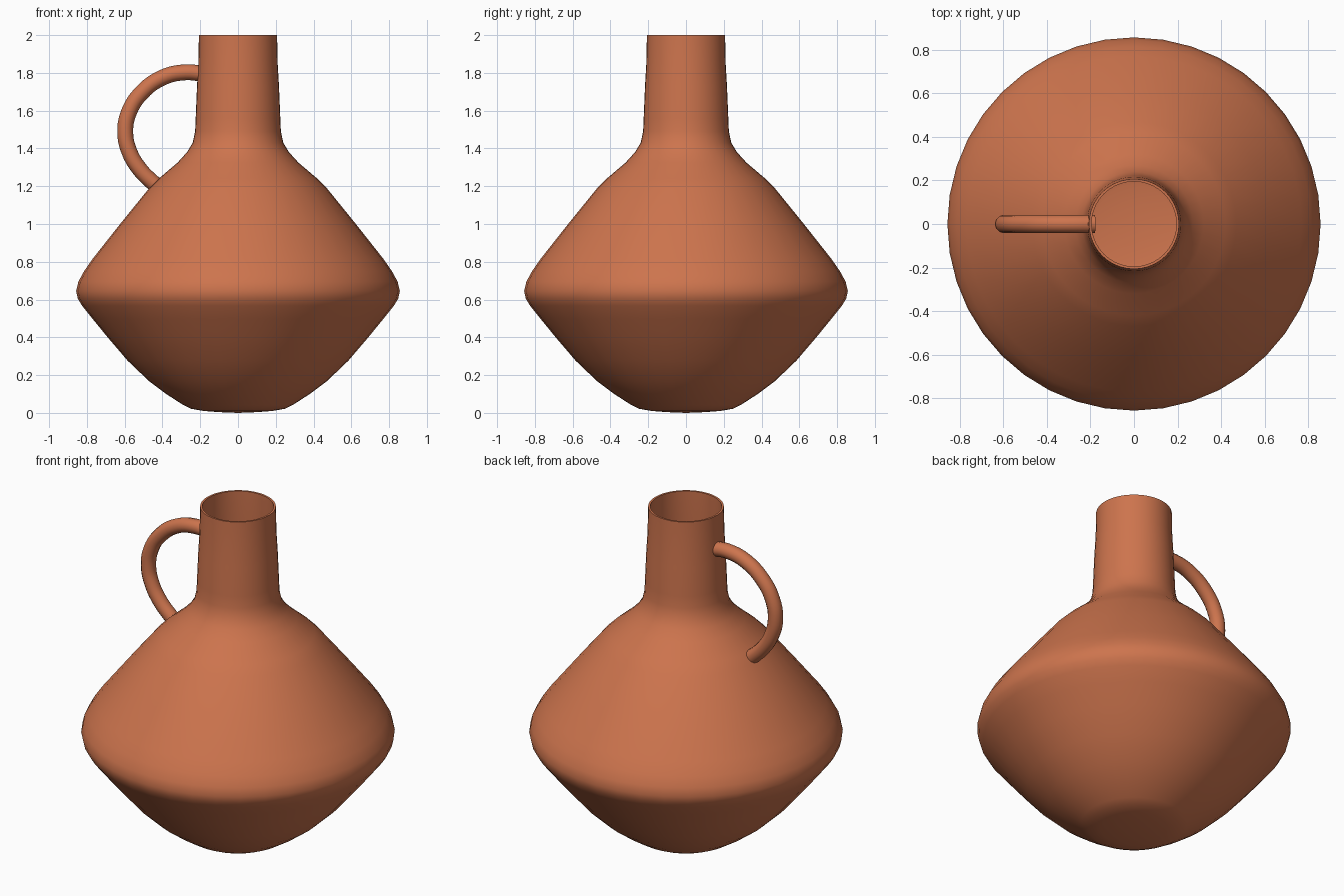
import bpy, bmesh, math

if "Cube" in bpy.data.objects:
    bpy.data.objects.remove(bpy.data.objects["Cube"])

clay = bpy.data.materials.new("terracotta")
clay.diffuse_color = (0.61, 0.175, 0.075, 1)
clay.use_nodes = True
clay.node_tree.nodes["Principled BSDF"].inputs["Base Color"].default_value = clay.diffuse_color

# Outer profile of the jug: (radius, height), bottom to rim
PROFILE = [(0.10, 0.008), (0.18, 0.01), (0.25, 0.022), (0.29, 0.042),
           (0.38, 0.10), (0.47, 0.167), (0.585, 0.277), (0.69, 0.40),
           (0.77, 0.498), (0.825, 0.567), (0.848, 0.605), (0.857, 0.645),
           (0.845, 0.695), (0.815, 0.75), (0.77, 0.815), (0.62, 1.005),
           (0.47, 1.19), (0.42, 1.24), (0.32, 1.325), (0.27, 1.38),
           (0.24, 1.43), (0.227, 1.49), (0.224, 1.56), (0.217, 1.73),
           (0.21, 1.85), (0.207, 2.0)]
SIDES = 40


def lathe(name, profile, sides):
    """Revolve an open profile about z, closing the bottom with a fan."""
    bm = bmesh.new()
    rings = []
    for r, z in profile:
        rings.append([bm.verts.new((r * math.cos(2 * math.pi * j / sides),
                                    r * math.sin(2 * math.pi * j / sides), z))
                      for j in range(sides)])
    pole = bm.verts.new((0, 0, profile[0][1]))
    for j in range(sides):
        k = (j + 1) % sides
        bm.faces.new((pole, rings[0][k], rings[0][j]))
        for a, b in zip(rings, rings[1:]):
            bm.faces.new((a[j], a[k], b[k], b[j]))
    # stand exactly on the ground
    low = profile[0][1]
    for v in bm.verts:
        if v.co.z <= low + 1e-5:
            v.co.z = 0.0 if v is pole else 0.004
    mesh = bpy.data.meshes.new(name)
    bm.to_mesh(mesh)
    bm.free()
    obj = bpy.data.objects.new(name, mesh)
    bpy.context.collection.objects.link(obj)
    return obj


def finish(obj):
    obj.data.materials.clear()
    obj.data.materials.append(clay)
    bpy.ops.object.select_all(action='DESELECT')
    obj.select_set(True)
    bpy.context.view_layer.objects.active = obj
    bpy.ops.object.shade_smooth_by_angle(angle=math.radians(45))


# Hollow jug body with a thin wall
body = lathe("jug_body", PROFILE, SIDES)
wall = body.modifiers.new("wall", 'SOLIDIFY')
wall.thickness = 0.012
wall.offset = -1
bpy.context.view_layer.objects.active = body
body.select_set(True)
bpy.ops.object.modifier_apply(modifier="wall")
finish(body)

# Round handle swept from the neck to the shoulder: (x, z)
PATH = [(-0.18, 1.795), (-0.28, 1.803), (-0.40, 1.775), (-0.515, 1.69),
        (-0.578, 1.59), (-0.597, 1.485), (-0.576, 1.385), (-0.518, 1.287),
        (-0.43, 1.20)]
curve = bpy.data.curves.new("handle", 'CURVE')
curve.dimensions = '3D'
curve.bevel_depth = 0.042
curve.bevel_resolution = 4
curve.resolution_u = 5
curve.use_fill_caps = True
spline = curve.splines.new('BEZIER')
spline.bezier_points.add(len(PATH) - 1)
for p, (x, z) in zip(spline.bezier_points, PATH):
    p.co = (x, 0, z)
    p.handle_left_type = p.handle_right_type = 'AUTO'
handle = bpy.data.objects.new("handle", curve)
bpy.context.collection.objects.link(handle)
bpy.ops.object.select_all(action='DESELECT')
handle.select_set(True)
bpy.context.view_layer.objects.active = handle
bpy.ops.object.convert(target='MESH')
finish(bpy.context.view_layer.objects.active)
